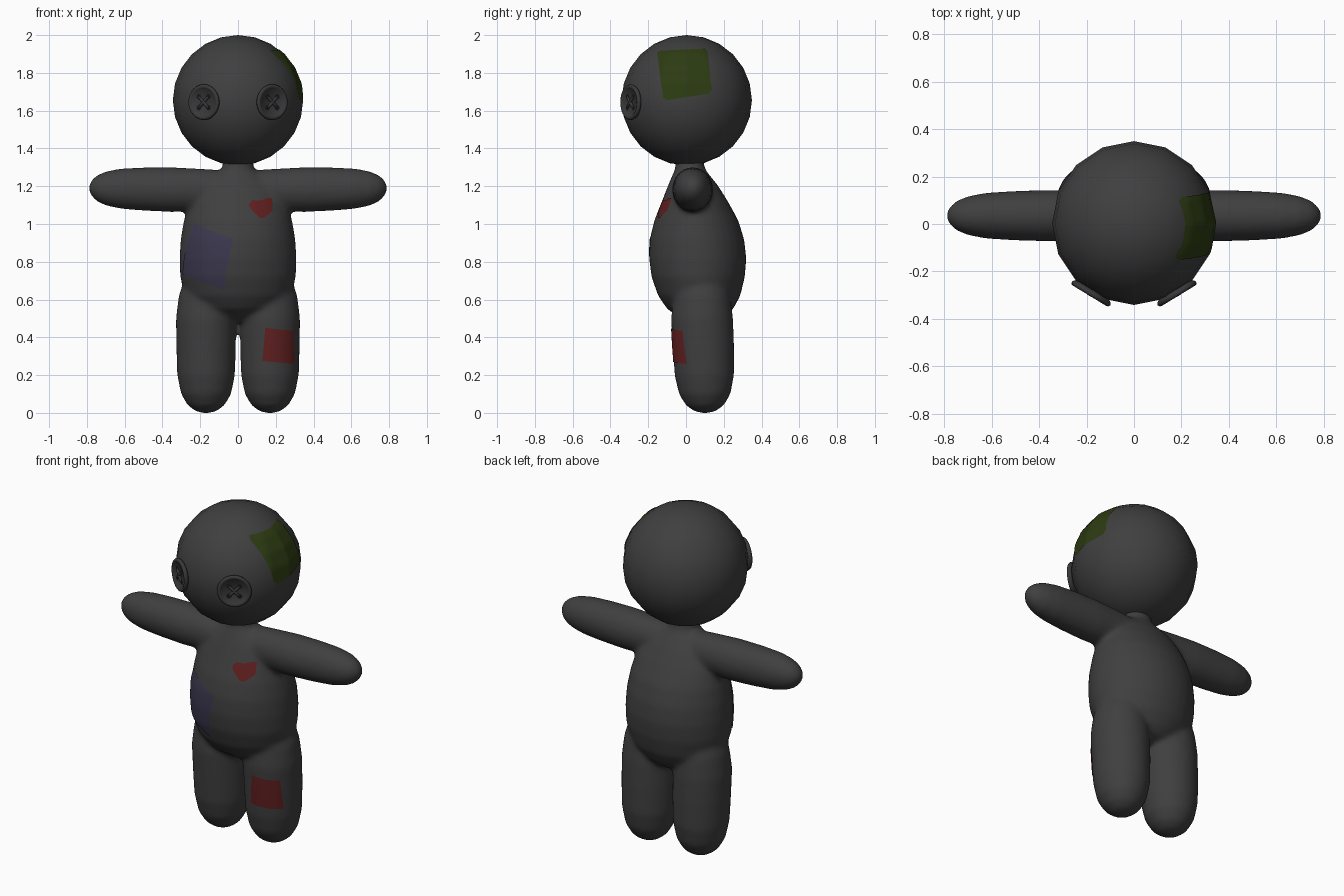
import bpy, bmesh, math
from mathutils import Vector, Matrix
from mathutils.bvhtree import BVHTree

if "Cube" in bpy.data.objects:
    bpy.data.objects.remove(bpy.data.objects["Cube"])


def material(name, rgb):
    m = bpy.data.materials.new(name)
    m.diffuse_color = (*rgb, 1)
    m.use_nodes = True
    m.node_tree.nodes["Principled BSDF"].inputs["Base Color"].default_value = m.diffuse_color
    return m


GREY = material("charcoal cloth", (0.05, 0.05, 0.05))
BUTTON = material("button grey", (0.04, 0.04, 0.04))
DARK = material("hole dark grey", (0.012, 0.012, 0.012))
RED = material("red patch cloth", (0.12, 0.014, 0.014))
BLUE = material("blue patch cloth", (0.045, 0.04, 0.078))
GREEN = material("green patch cloth", (0.026, 0.044, 0.006))


def finish(bm, name, mat):
    bmesh.ops.recalc_face_normals(bm, faces=bm.faces)
    me = bpy.data.meshes.new(name)
    bm.to_mesh(me)
    bm.free()
    me.materials.append(mat)
    me.shade_smooth()
    ob = bpy.data.objects.new(name, me)
    bpy.context.collection.objects.link(ob)
    return ob


def loft(bm, rings, n=32):
    """Skin elliptical rings given as (centre, axis u, axis v), capping both ends."""
    loops = []
    for c, u, v in rings:
        c, u, v = Vector(c), Vector(u), Vector(v)
        loops.append([bm.verts.new(c + u * math.cos(2 * math.pi * i / n) + v * math.sin(2 * math.pi * i / n))
                      for i in range(n)])
    for a, b in zip(loops, loops[1:]):
        for i in range(n):
            j = (i + 1) % n
            bm.faces.new((a[i], a[j], b[j], b[i]))
    bm.faces.new(loops[0][::-1])
    bm.faces.new(loops[-1])


bm = bmesh.new()
# torso: z, half width, front y, back y
torso = [(0.485, .06, .00, .14), (0.51, .14, -.04, .21), (0.55, .22, -.10, .25), (0.62, .28, -.148, .288),
         (0.72, .307, -.183, .312), (0.82, .31, -.196, .32), (0.92, .304, -.192, .308),
         (1.02, .287, -.168, .277), (1.12, .26, -.128, .222), (1.20, .21, -.097, .172),
         (1.26, .13, -.072, .125), (1.29, .085, -.058, .10), (1.37, .078, -.052, .092)]
loft(bm, [((0, (f + b) / 2, z), (w, 0, 0), (0, (b - f) / 2, 0)) for z, w, f, b in torso])
# arms: x, radius, centre z
arm = [(0, .10, 1.18), (.2, .113, 1.18), (.35, .119, 1.182), (.5, .115, 1.185), (.62, .107, 1.187),
       (.7, .091, 1.188), (.75, .068, 1.189), (.78, .038, 1.19), (.79, .012, 1.19)]
# legs: z, radius, centre y
leg = [(0, .02, .10), (.008, .055, .10), (.04, .098, .10), (.1, .133, .099), (.2, .153, .097),
       (.35, .158, .092), (.5, .16, .085), (.62, .145, .085), (.75, .10, .09)]
for s in (-1, 1):
    loft(bm, [((s * x, .035, z), (0, r * .91, 0), (0, 0, r)) for x, r, z in arm])
    loft(bm, [((s * .169, y, z), (r, 0, 0), (0, r * 1.03, 0)) for z, r, y in leg])
raw = finish(bm, "body_blank", GREY)

# fuse torso, arms and legs into one soft skin
remesh = raw.modifiers.new("fuse", 'REMESH')
remesh.mode = 'VOXEL'
remesh.voxel_size = 0.014
soft = raw.modifiers.new("soften", 'SMOOTH')
soft.factor, soft.iterations = 0.5, 10
deps = bpy.context.evaluated_depsgraph_get()
skin = bpy.data.meshes.new_from_object(raw.evaluated_get(deps))
bpy.data.objects.remove(raw)
skin.name = "body"
skin.materials.clear()
skin.materials.append(GREY)
skin.shade_smooth()
body = bpy.data.objects.new("body", skin)
bpy.context.collection.objects.link(body)

# head
bm = bmesh.new()
bmesh.ops.create_uvsphere(bm, u_segments=16, v_segments=12, radius=.345,
                          matrix=Matrix.Translation((0, .004, 1.655)))
head = finish(bm, "head", GREY)

# button eyes: dished disc, four holes and crossed thread
profile = [(.002, -.012), (.08, -.012), (.091, -.005), (.095, .005), (.09, .014), (.082, .016),
           (.074, .012), (.068, .005), (.002, .004)]
for s, side in ((-1, "right"), (1, "left")):
    normal = Vector((s * .52, -.854, 0)).normalized()
    place = Matrix.Translation(Vector((0, .004, 1.645)) + normal * .343) @ normal.to_track_quat('Z', 'Y').to_matrix().to_4x4()
    bm = bmesh.new()
    loft(bm, [((0, 0, z), (r, 0, 0), (0, r, 0)) for r, z in profile])
    bm.transform(place)
    finish(bm, side + "_button_eye", BUTTON)
    bm = bmesh.new()
    for k in range(4):
        a = math.pi / 4 + k * math.pi / 2
        bmesh.ops.create_circle(bm, cap_ends=True, segments=12, radius=.015,
                                matrix=Matrix.Translation((.042 * math.cos(a), .042 * math.sin(a), .0065)))
    bm.transform(place)
    finish(bm, side + "_button_holes", DARK)
    bm = bmesh.new()
    for a in (math.pi / 4, -math.pi / 4):
        bmesh.ops.create_uvsphere(bm, u_segments=12, v_segments=8, radius=1,
                                  matrix=Matrix.Translation((0, 0, .008)) @ Matrix.Rotation(a, 4, 'Z')
                                  @ Matrix.Diagonal((.047, .009, .009, 1)))
    bm.transform(place)
    finish(bm, side + "_button_thread", BUTTON)


def patch(name, target, mat, outline, ray, rings=10, steps=10):
    """Drape a flat outline over the target; ray(u, v) gives origin and direction."""
    tb = bmesh.new()
    tb.from_mesh(target.data)
    tree = BVHTree.FromBMesh(tb)
    tb.free()
    pts = [Vector(p) for p in outline]
    mid = sum(pts, Vector((0, 0))) / len(pts)
    edge = [p.lerp(q, i / steps) for p, q in zip(pts, pts[1:] + pts[:1]) for i in range(steps)]

    def drop(p):
        origin, d = ray(*p)
        hit, nor, _, _ = tree.ray_cast(Vector(origin), Vector(d).normalized())
        return hit + nor * .004 if hit else None

    bm = bmesh.new()
    n = len(edge)
    centre = bm.verts.new(drop(mid))
    last = None
    for k in range(1, rings + 1):
        spots = [drop(mid.lerp(e, k / rings)) for e in edge]
        ring = [bm.verts.new(p) if p else None for p in spots]
        for i in range(n):
            j = (i + 1) % n
            quad = (last[i], ring[i], ring[j], last[j]) if last else (centre, ring[i], ring[j])
            if all(quad):
                bm.faces.new(quad)
        last = ring
    ob = finish(bm, name, mat)
    return ob


def from_front(u, v):
    return (u, -2, v), (0, 1, 0)


def from_left(u, v):
    return (2, u, v), (-1, 0, 0)


def around(u, v):
    a = math.radians(u)
    d = Vector((math.sin(a), -math.cos(a), 0))
    return Vector((0, .06, v)) + d * 2, -d


# cloth patches, the torso one wrapping round the side by angle
patch("head_patch", head, GREEN,
      [(-.15, 1.90), (-.135, 1.915), (.095, 1.925), (.112, 1.91), (.135, 1.71), (.12, 1.69),
       (-.10, 1.655), (-.12, 1.67)], from_left)
patch("leg_patch", body, RED, [(.145, .45), (.29, .435), (.297, .26), (.13, .275)], from_front)
patch("heart_patch", body, RED,
      [(.055, 1.10), (.075, 1.125), (.115, 1.122), (.15, 1.135), (.178, 1.135), (.182, 1.07),
       (.135, 1.03), (.115, 1.03), (.07, 1.075)], from_front)
patch("torso_patch", body, BLUE, [(-58, 1.0), (-6, .92), (-19, .65), (-76, .735)], around)
